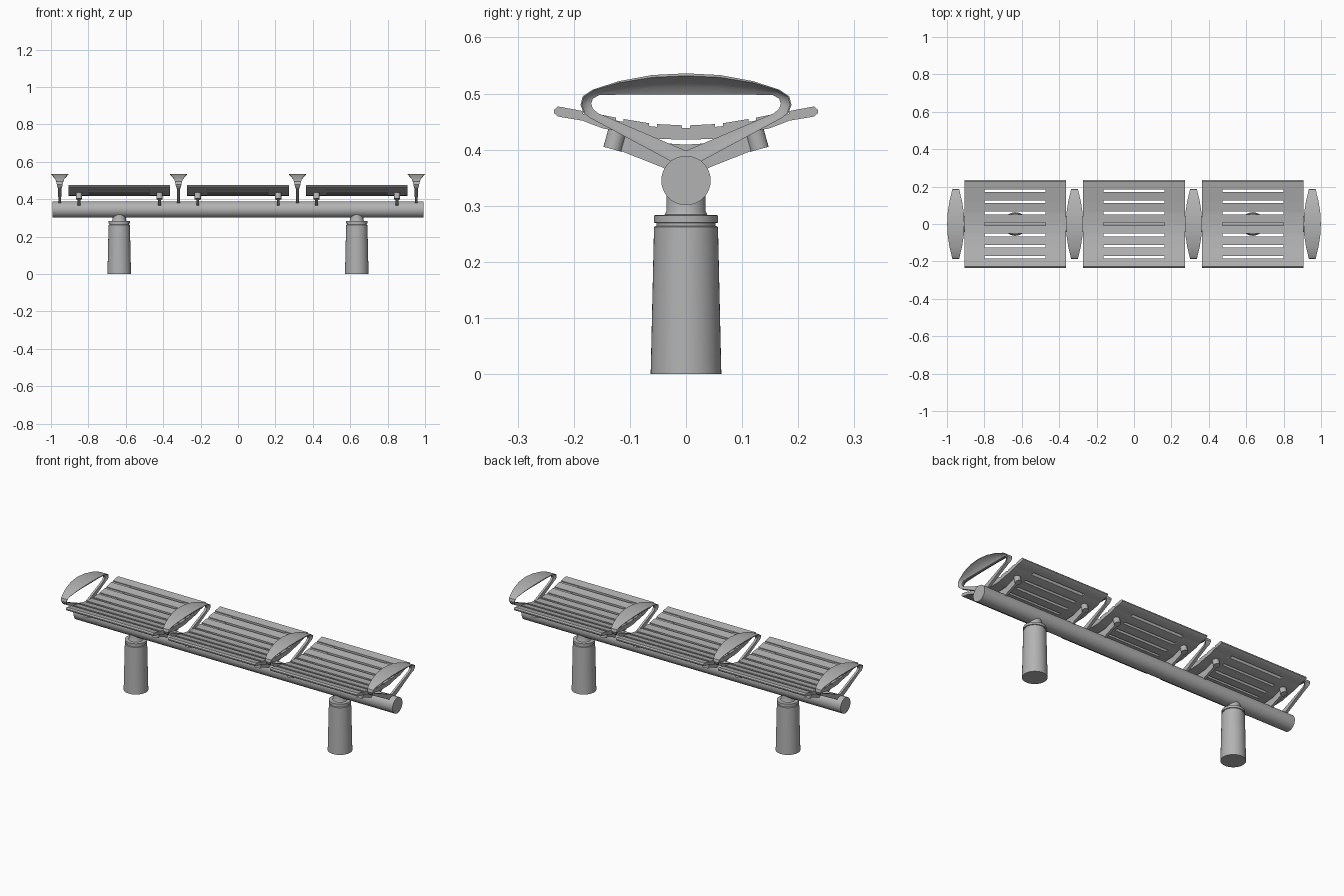
import bpy, bmesh, math
from mathutils import Matrix, Vector

cube = bpy.data.objects.get("Cube")
if cube:
    bpy.data.objects.remove(cube)

grey = bpy.data.materials.new("satin grey")
grey.use_nodes = True
grey.diffuse_color = (0.45, 0.45, 0.45, 1)
grey.node_tree.nodes["Principled BSDF"].inputs["Base Color"].default_value = grey.diffuse_color


def finish(bm, name, x=0.0, angle=32):
    """Turn a bmesh into a named, shaded object at the given x."""
    bmesh.ops.recalc_face_normals(bm, faces=bm.faces)
    mesh = bpy.data.meshes.new(name)
    bm.to_mesh(mesh)
    bm.free()
    mesh.materials.append(grey)
    obj = bpy.data.objects.new(name, mesh)
    bpy.context.collection.objects.link(obj)
    obj.location.x = x
    bpy.ops.object.select_all(action="DESELECT")
    obj.select_set(True)
    bpy.context.view_layer.objects.active = obj
    bpy.ops.object.shade_smooth_by_angle(angle=math.radians(angle))
    return obj


def copy_at(obj, x):
    twin = obj.copy()
    twin.location.x = x
    bpy.context.collection.objects.link(twin)


def skin(bm, rings, closed):
    """Join rings of points with quads; cap the ends when the path is open."""
    rows = [[bm.verts.new(p) for p in ring] for ring in rings]
    n = len(rows[0])
    pairs = list(zip(rows, rows[1:]))
    if closed:
        pairs.append((rows[-1], rows[0]))
    for a, b in pairs:
        for i in range(n):
            j = (i + 1) % n
            bm.faces.new((a[i], a[j], b[j], b[i]))
    if not closed:
        bm.faces.new(rows[0])
        bm.faces.new(rows[-1])


def lookup(table, y):
    """Height at |y| by straight interpolation."""
    y = abs(y)
    for (y0, z0), (y1, z1) in zip(table, table[1:]):
        if y <= y1:
            return z0 + (z1 - z0) * (y - y0) / (y1 - y0)
    return table[-1][1]


# Round beam
bm = bmesh.new()
bmesh.ops.create_cone(bm, cap_ends=True, segments=48, radius1=0.044, radius2=0.044, depth=1.985,
                      matrix=Matrix.Translation((0, 0, 0.345)) @ Matrix.Rotation(math.pi / 2, 4, "Y"))
finish(bm, "beam")

# Tapered legs with collar and neck
LEG = [(0.063, 0), (0.057, 0.262), (0.053, 0.264), (0.053, 0.269), (0.057, 0.27),
       (0.057, 0.283), (0.038, 0.284), (0.035, 0.29), (0.035, 0.325)]
bm = bmesh.new()
turns = [2 * math.pi * k / 48 for k in range(48)]
skin(bm, [[(r * math.cos(t), r * math.sin(t), z) for t in turns] for r, z in LEG], False)
leg = finish(bm, "leg", -0.635)
copy_at(leg, 0.635)

# Dished seat with full-length grooves that open into slots in the middle
TOP = [(0, 0.443), (0.06, 0.446), (0.12, 0.456), (0.185, 0.469), (0.228, 0.477)]
BOTTOM = [(0, 0.418), (0.05, 0.419), (0.1, 0.43), (0.15, 0.438), (0.19, 0.454), (0.228, 0.459)]
SLOTS = [0.059 * k for k in range(-3, 4)]
HALF_SLOT, GROOVE = 0.007, 0.005
X = [-0.272, -0.163, 0.163, 0.272]

stations = []   # (y, top, bottom, opens a slot strip)
stations.append((-0.235, 0.471, 0.465, False))
stations.append((-0.228, 0.477, 0.459, False))
for k, s in enumerate(SLOTS):
    a, b = s - HALF_SLOT, s + HALF_SLOT
    for y, drop in ((a, 0), (a, GROOVE), (b, GROOVE), (b, 0)):
        stations.append((y, lookup(TOP, y) - drop, lookup(BOTTOM, y), y == a and drop > 0))
    if k < len(SLOTS) - 1:
        y = s + 0.0295
        stations.append((y, lookup(TOP, y), lookup(BOTTOM, y), False))
stations.append((0.228, 0.477, 0.459, False))
stations.append((0.235, 0.471, 0.465, False))

bm = bmesh.new()
up = [[bm.verts.new((x, y, t)) for x in X] for y, t, b, s in stations]
low = [[bm.verts.new((x, y, b)) for x in X] for y, t, b, s in stations]
for i in range(len(stations) - 1):
    for j in range(3):
        if stations[i][3] and j == 1:
            # walls around the through slot
            for r in (i, i + 1):
                bm.faces.new((up[r][1], up[r][2], low[r][2], low[r][1]))
            for c in (1, 2):
                bm.faces.new((up[i][c], up[i + 1][c], low[i + 1][c], low[i][c]))
            continue
        bm.faces.new((up[i][j], up[i][j + 1], up[i + 1][j + 1], up[i + 1][j]))
        if stations[i][0] != stations[i + 1][0]:
            bm.faces.new((low[i][j], low[i][j + 1], low[i + 1][j + 1], low[i + 1][j]))
    for c in (0, 3):
        bm.faces.new((up[i][c], up[i + 1][c], low[i + 1][c], low[i][c]))
for r in (0, -1):
    for j in range(3):
        bm.faces.new((up[r][j], up[r][j + 1], low[r][j + 1], low[r][j]))
bmesh.ops.remove_doubles(bm, verts=bm.verts, dist=0.00005)
seat = finish(bm, "seat", 0)

# Under-seat bracket: flat winged arm and two tilted pucks
HALF_ARM = [(0, 0.409), (0.05, 0.412), (0.135, 0.438), (0.143, 0.408), (0.112, 0.396), (0.046, 0.37), (0, 0.35)]
outline = HALF_ARM + [(-y, z) for y, z in HALF_ARM[-2:0:-1]]
bm = bmesh.new()
skin(bm, [[(x, y, z) for y, z in outline] for x in (-0.007, 0.007)], False)
for side in (-1, 1):
    bmesh.ops.create_cone(bm, cap_ends=True, segments=24, radius1=0.017, radius2=0.017, depth=0.036,
                          matrix=Matrix.Translation((0, side * 0.126, 0.418)) @ Matrix.Rotation(side * 0.27, 4, "X"))
bracket = finish(bm, "seat_bracket", -0.215)
copy_at(bracket, 0.215)
for centre in (-0.635, 0.635):
    copy_at(seat, centre)
    for side in (-0.215, 0.215):
        copy_at(bracket, centre + side)

# Armrest: closed loop, thin strap below that flares into a wide grip on top
# each entry: outer y, outer z, inner y, inner z, half width
LOOP = [(0, 0.365, 0, 0.398, 0.007), (0.172, 0.457, 0.157, 0.465, 0.009),
        (0.183, 0.466, 0.166, 0.473, 0.013), (0.188, 0.48, 0.169, 0.482, 0.016),
        (0.184, 0.495, 0.166, 0.491, 0.019), (0.166, 0.507, 0.155, 0.497, 0.023),
        (0.12, 0.522, 0.12, 0.498, 0.034), (0.06, 0.533, 0.06, 0.498, 0.043),
        (0, 0.536, 0, 0.498, 0.046)]
path = LOOP + [(-a, b, -c, d, w) for a, b, c, d, w in LOOP[-2:0:-1]]
rings = []
for oy, oz, iy, iz, w in path:
    outer, inner = Vector((0, oy, oz)), Vector((0, iy, iz))
    core = 0.006
    side = [(0, w), (0.12, w), (0.35, core + (w - core) * 0.55), (0.65, core + (w - core) * 0.2), (1, core)]
    half = [outer.lerp(inner, f) + Vector((x, 0, 0)) for f, x in side]
    rings.append(half + [Vector((-p.x, p.y, p.z)) for p in reversed(half)])
bm = bmesh.new()
skin(bm, rings, True)
armrest = finish(bm, "armrest", -0.953)
for x in (-0.318, 0.318, 0.953):
    copy_at(armrest, x)
